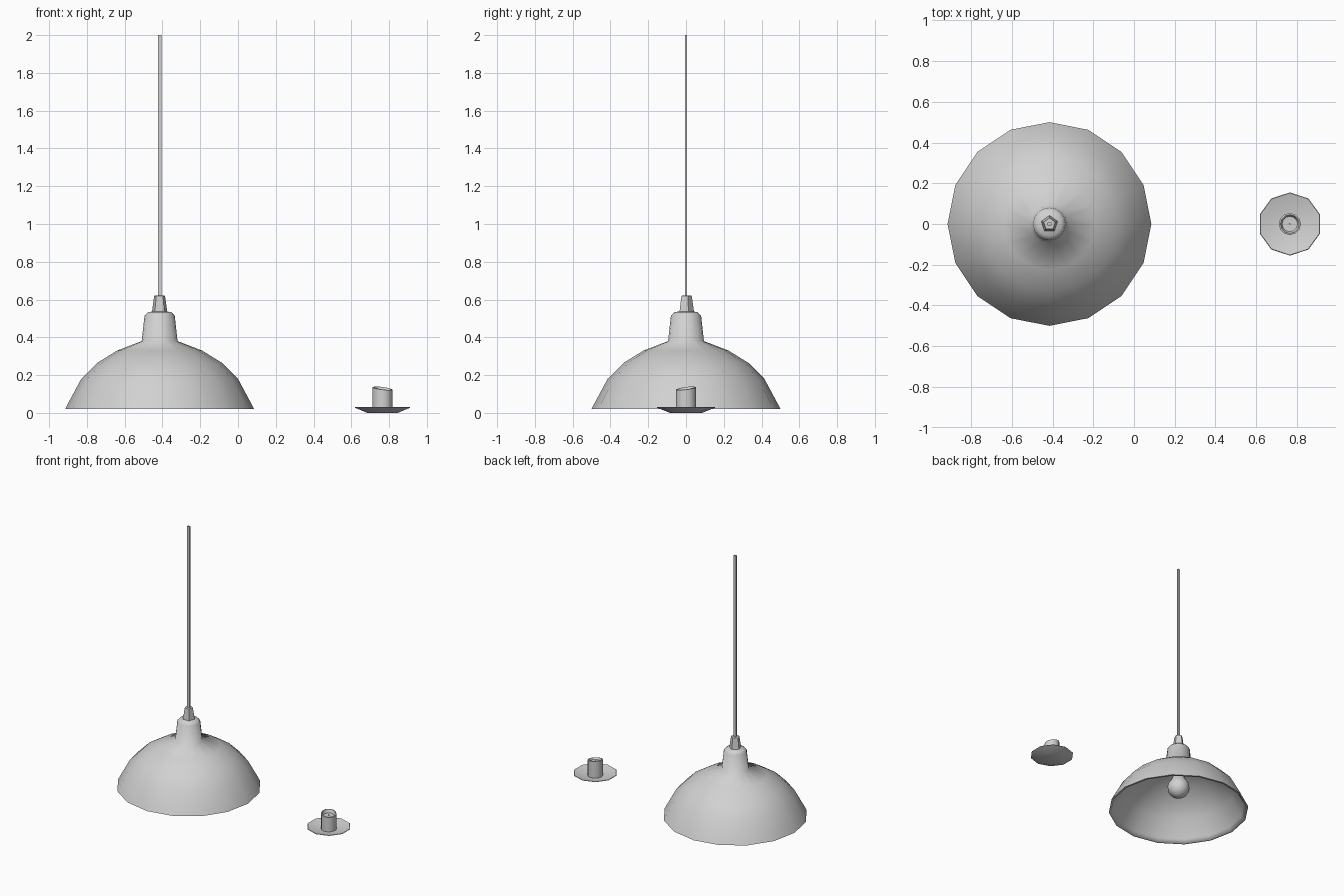
import bpy
import bmesh
import math

if "Cube" in bpy.data.objects:
    bpy.data.objects.remove(bpy.data.objects["Cube"], do_unlink=True)

LAMP_X, DISH_X = -0.415, 0.765

grey = bpy.data.materials.new("plain_grey")
grey.use_nodes = True
colour = (0.64, 0.64, 0.64, 1)
grey.diffuse_color = colour
grey.node_tree.nodes["Principled BSDF"].inputs["Base Color"].default_value = colour


def lathe(name, profile, x, sides, sharp=60, lift=None, loop=False):
    """Turn (radius, height) points round a vertical axis; radius 0 makes a pole."""
    bm = bmesh.new()
    rings = []
    for i, (r, z) in enumerate(profile):
        if r == 0:
            rings.append([bm.verts.new((0, 0, z))] * sides)
            continue
        ring = []
        for k in range(sides):
            a = math.pi / 2 + math.tau * k / sides
            dz = lift(i, a) if lift else 0
            ring.append(bm.verts.new((r * math.cos(a), r * math.sin(a), z + dz)))
        rings.append(ring)
    pairs = list(zip(rings, rings[1:]))
    if loop:
        pairs.append((rings[-1], rings[0]))
    for low, high in pairs:
        for k in range(sides):
            n = (k + 1) % sides
            corners = list(dict.fromkeys((low[k], low[n], high[n], high[k])))
            if len(corners) > 2:  # two poles in a row need no face
                bm.faces.new(corners)
    bmesh.ops.recalc_face_normals(bm, faces=bm.faces)
    mesh = bpy.data.meshes.new(name)
    bm.to_mesh(mesh)
    bm.free()
    obj = bpy.data.objects.new(name, mesh)
    bpy.context.collection.objects.link(obj)
    obj.location.x = x
    mesh.materials.append(grey)
    bpy.ops.object.select_all(action='DESELECT')
    obj.select_set(True)
    bpy.context.view_layer.objects.active = obj
    bpy.ops.object.shade_smooth_by_angle(angle=math.radians(sharp))


# Shade with its neck: outer skin going up, then inner skin coming down
outer = [(0.5, 0.02), (0.485, 0.05), (0.415, 0.18), (0.33, 0.265),
         (0.225, 0.33), (0.095, 0.38), (0.08, 0.515), (0.06, 0.535), (0, 0.537)]
inner = [(0, 0.365), (0.095, 0.365), (0.22, 0.315), (0.32, 0.25),
         (0.4, 0.17), (0.47, 0.045), (0.485, 0.02)]
lathe("lamp_shade", outer + inner, LAMP_X, 16, 75, loop=True)

# Cord grip and hanging cord
lathe("cord_grip", [(0, 0.53), (0.043, 0.53), (0.039, 0.56), (0.03, 0.62), (0, 0.622)],
      LAMP_X, 5, 30)
bpy.ops.mesh.primitive_cube_add(size=1, location=(LAMP_X, 0, 1.31))
cord = bpy.context.object
cord.name = "hanging_cord"
cord.scale = (0.019, 0.013, 1.38)
cord.data.materials.append(grey)

# Bulb: round glass below, tapering up to its socket
bulb = [(0, 0.12)]
for k in range(1, 7):
    a = math.pi * k / 8
    bulb.append((0.08 * math.sin(a), 0.2 - 0.08 * math.cos(a)))
bulb += [(0.04, 0.29), (0.04, 0.37), (0, 0.37)]
lathe("light_bulb", bulb, LAMP_X, 12)

# Saucer holding the candle
lathe("saucer", [(0, 0), (0.085, 0), (0.155, 0.028), (0.152, 0.031),
                 (0.08, 0.012), (0, 0.01)], DISH_X, 10, 50)


# Candle with a slanting, hollowed top
def melted(i, a):
    return 0.009 * math.cos(a - math.radians(135)) if i in (2, 3) else 0


lathe("candle", [(0, 0.008), (0.054, 0.008), (0.054, 0.129), (0.046, 0.131),
                 (0.038, 0.113), (0, 0.11)], DISH_X, 12, 40, melted)

# Wick
lathe("wick", [(0, 0.105), (0.004, 0.105), (0.003, 0.122), (0, 0.123)], DISH_X, 5)
